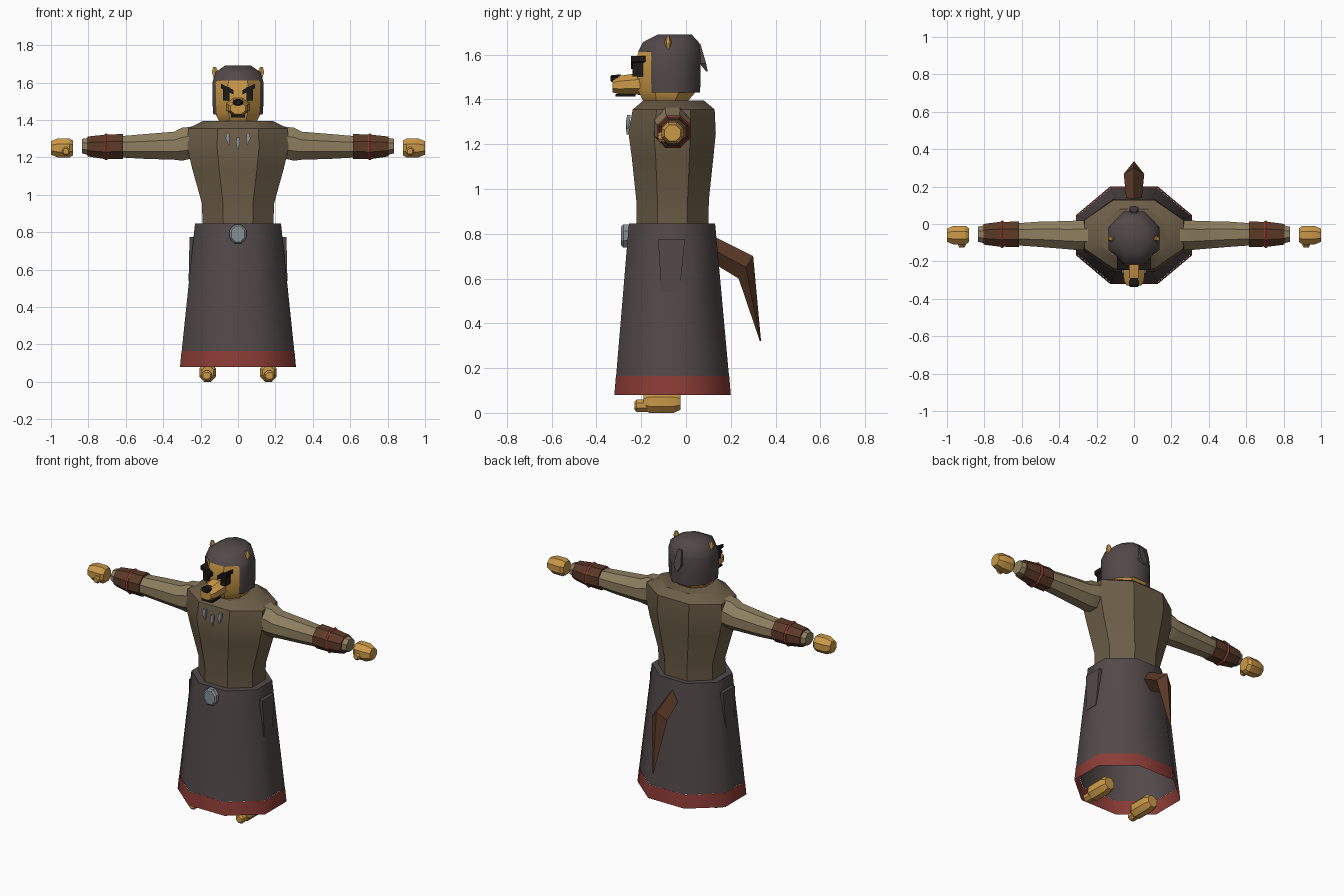
import bpy, bmesh
from math import cos, sin, pi, radians
from mathutils import Vector

cube = bpy.data.objects.get("Cube")
if cube:
    bpy.data.objects.remove(cube, do_unlink=True)


def material(name, r, g, b):
    m = bpy.data.materials.new(name)
    m.use_nodes = True
    m.diffuse_color = (r, g, b, 1)
    m.node_tree.nodes["Principled BSDF"].inputs["Base Color"].default_value = (r, g, b, 1)
    return m


CLOTH = material("dark cloth", .085, .066, .067)
RED = material("red trim", .26, .045, .036)
TUNIC = material("brown tunic", .15, .11, .063)
SLEEVE = material("tan sleeve", .27, .21, .115)
FUR = material("golden fur", .60, .32, .065)
LEATHER = material("brown leather", .105, .042, .02)
BLACK = material("black", .012, .01, .008)
STEEL = material("grey steel", .24, .28, .30)


def skin(name, rings, mat, caps=(True, True), angle=30, edit=None):
    """Bridge equal rings of points into one object."""
    bm = bmesh.new()
    loops = [[bm.verts.new(p) for p in ring] for ring in rings]
    n = len(loops[0])
    for a, b in zip(loops, loops[1:]):
        for i in range(n):
            j = (i + 1) % n
            bm.faces.new((a[i], a[j], b[j], b[i]))
    for use, ring in zip(caps, (loops[0], loops[-1])):
        if use:
            bm.faces.new(ring)
    bmesh.ops.recalc_face_normals(bm, faces=bm.faces)
    if edit:
        edit(bm)
    mesh = bpy.data.meshes.new(name)
    bm.to_mesh(mesh)
    bm.free()
    mesh.materials.append(mat)
    ob = bpy.data.objects.new(name, mesh)
    bpy.context.collection.objects.link(ob)
    bpy.ops.object.select_all(action='DESELECT')
    ob.select_set(True)
    bpy.context.view_layer.objects.active = ob
    bpy.ops.object.shade_smooth_by_angle(angle=radians(angle))
    return ob


def loft(name, axis, sections, mat, n=8, **kw):
    """Sections: (position on axis, centre u, centre v, half u, half v)."""
    rings = []
    for t, cu, cv, hu, hv in sections:
        ring = []
        for i in range(n):
            a = 2 * pi * (i + .5) / n
            u, v = cu + hu * cos(a) / cos(pi / n), cv + hv * sin(a) / cos(pi / n)
            ring.append({'x': (t, u, v), 'y': (u, t, v), 'z': (u, v, t)}[axis])
        rings.append(ring)
    return skin(name, rings, mat, **kw)


def box(name, centre, half, mat):
    x, y, z = centre
    a, b, c = half
    return loft(name, 'z', [(z - c, x, y, a, b), (z + c, x, y, a, b)], mat, n=4)


# Robe skirt with red hem
loft("skirt", 'z', [(.165, 0, -.06, .301, .252), (.845, 0, -.0625, .23, .1925)],
     CLOTH, caps=(False, True), angle=50)
loft("skirt_hem", 'z', [(.08, 0, -.06, .31, .26), (.165, 0, -.06, .302, .253)],
     RED, caps=(False, False), angle=50)

# Tunic body
loft("torso", 'z', [(.83, 0, -.06, .19, .16), (.95, 0, -.06, .192, .162),
                    (1.14, 0, -.06, .245, .182), (1.25, 0, -.062, .27, .195),
                    (1.355, 0, -.055, .265, .183), (1.395, 0, -.055, .185, .135)], TUNIC)

# Belt buckle and hanging claws
loft("buckle", 'y', [(-.29, 0, .79, .036, .042), (-.28, 0, .79, .045, .051),
                     (-.255, 0, .79, .045, .051)], STEEL)
for name, x, z in (("right", -.055, 1.30), ("middle", 0, 1.275), ("left", .055, 1.30)):
    loft(name + "_claw", 'z', [(z - .032, x * .9, -.262, .003, .003),
                               (z, x, -.26, .011, .009),
                               (z + .03, x, -.255, .008, .008)], STEEL, n=4)

# Head
loft("head", 'z', [(1.37, 0, -.09, .08, .08), (1.40, 0, -.09, .105, .105),
                   (1.44, 0, -.083, .125, .132), (1.59, 0, -.083, .127, .137),
                   (1.64, 0, -.08, .115, .12)], FUR)


def open_face(bm):
    for co, no in (((0, -.155, 0), (0, 1, 0)), ((0, 0, 1.612), (0, 0, 1))):
        bmesh.ops.bisect_plane(bm, geom=bm.verts[:] + bm.edges[:] + bm.faces[:],
                               plane_co=co, plane_no=no)
    front = [f for f in bm.faces
             if f.calc_center_median().y < -.155 and f.calc_center_median().z < 1.612]
    bmesh.ops.delete(bm, geom=front, context='FACES')


# Hood with an open face and a folded point behind
loft("hood", 'z', [(1.43, 0, -.077, .132, .14), (1.50, 0, -.077, .137, .142),
                   (1.60, 0, -.077, .137, .143), (1.655, 0, -.068, .12, .125),
                   (1.69, 0, -.05, .07, .075)],
     CLOTH, caps=(False, True), angle=50, edit=open_face)
loft("hood_point", 'z', [(1.525, 0, .093, .006, .004), (1.56, 0, .076, .025, .014),
                         (1.65, 0, .052, .014, .012)], CLOTH, n=4)

# Muzzle, nose and mouth
loft("muzzle", 'y', [(-.19, 0, 1.47, .062, .05), (-.30, 0, 1.464, .054, .041),
                     (-.328, 0, 1.462, .04, .03)], FUR)
loft("nose", 'y', [(-.29, 0, 1.495, .028, .016), (-.33, 0, 1.493, .028, .016),
                   (-.338, 0, 1.493, .02, .01)], BLACK)
box("mouth", (0, -.27, 1.419), (.038, .045, .006), BLACK)

for s, side in ((1, "left"), (-1, "right")):
    # Eyes, slanted brows and ears
    box(side + "_eye", (s * .062, -.215, 1.54), (.017, .024, .037), BLACK)
    skin(side + "_brow", [[(s * x, y, z + d) for y, d in
                           ((-.246, -.012), (-.246, .012), (-.18, .012), (-.18, -.012))]
                          for x, z in ((.025, 1.548), (.092, 1.582))], BLACK)
    loft(side + "_ear", 'z', [(1.625, s * .118, -.08, .012, .008),
                              (1.655, s * .122, -.08, .018, .014),
                              (1.682, s * .125, -.08, .008, .006)], FUR, n=6)

    # Sleeve, leather cuff and red cord
    loft(side + "_sleeve", 'x', [(s * .24, -.06, 1.28, .08, .085),
                                 (s * .30, -.06, 1.27, .08, .088),
                                 (s * .34, -.06, 1.262, .076, .075),
                                 (s * .50, -.055, 1.258, .068, .066),
                                 (s * .64, -.055, 1.256, .058, .056),
                                 (s * .80, -.055, 1.258, .048, .046),
                                 (s * .835, -.055, 1.26, .04, .038)], SLEEVE)
    loft(side + "_cuff", 'x', [(s * .615, -.055, 1.258, .068, .067),
                               (s * .72, -.055, 1.256, .066, .064),
                               (s * .805, -.055, 1.258, .055, .053)], LEATHER)
    loft(side + "_cuff_cord", 'x', [(s * .695, -.055, 1.256, .068, .066),
                                    (s * .705, -.055, 1.256, .074, .072),
                                    (s * .715, -.055, 1.256, .068, .066)], RED)

    # Paw and thumb
    loft(side + "_hand", 'x', [(s * .883, -.06, 1.25, .037, .04),
                               (s * .90, -.06, 1.25, .05, .05),
                               (s * .965, -.06, 1.25, .05, .05),
                               (s * 1.0, -.06, 1.25, .035, .036)], FUR)
    loft(side + "_thumb", 'y', [(-.125, s * .92, 1.232, .014, .015),
                                (-.115, s * .92, 1.232, .02, .022),
                                (-.08, s * .92, 1.232, .02, .022)], FUR)

    # Foot and toe
    loft(side + "_foot", 'y', [(-.19, s * .162, .05, .03, .034),
                               (-.165, s * .162, .05, .045, .05),
                               (-.055, s * .162, .05, .045, .05),
                               (-.025, s * .162, .05, .032, .036)], FUR)
    loft(side + "_toe", 'y', [(-.23, s * .168, .032, .02, .018),
                              (-.22, s * .168, .032, .028, .027),
                              (-.17, s * .168, .032, .028, .027)], FUR)

    # Hip pouch
    loft(side + "_hip_pouch", 'z', [(.54, s * .252, -.072, .012, .042),
                                    (.60, s * .243, -.068, .02, .046),
                                    (.775, s * .235, -.065, .024, .06)], CLOTH, n=4)

# Bent diamond-section tail: outer edge, inner edge, half width
tail = []
for outer, inner, w in (((.12, .79), (.12, .67), .04),
                        ((.30, .70), (.235, .60), .055),
                        ((.335, .322), (.33, .32), .003)):
    o, i = Vector((0, *outer)), Vector((0, *inner))
    mid, out = (o + i) / 2, Vector((w, 0, 0))
    tail.append([o, mid + out, i, mid - out])
skin("tail", tail, LEATHER)
